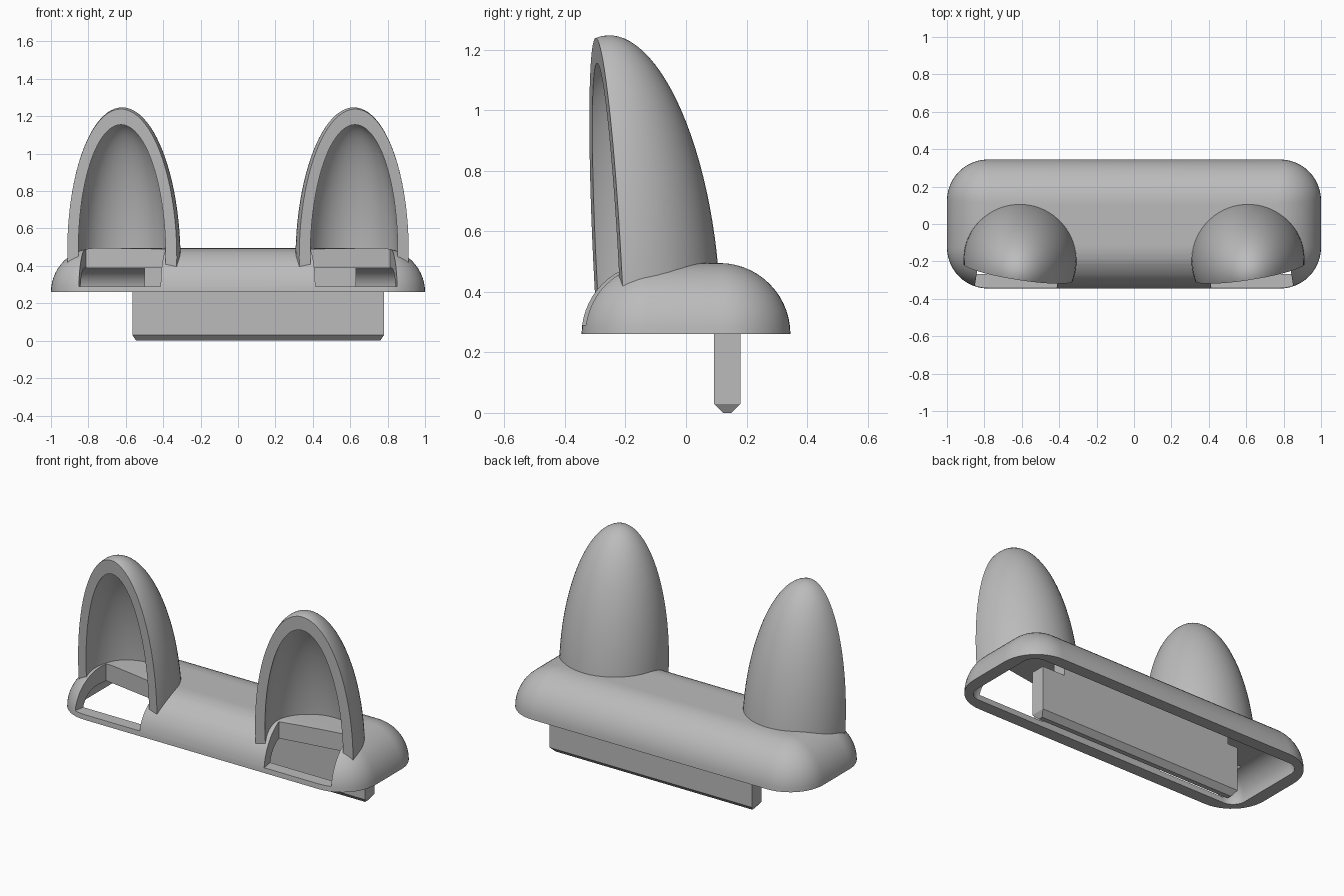
import bpy, bmesh, math
from mathutils import Matrix, Vector, Euler

cube = bpy.data.objects.get("Cube")
if cube:
    bpy.data.objects.remove(cube, do_unlink=True)

grey = bpy.data.materials.new("light_grey")
grey.use_nodes = True
grey.diffuse_color = (0.5, 0.5, 0.5, 1)
grey.node_tree.nodes["Principled BSDF"].inputs["Base Color"].default_value = (0.5, 0.5, 0.5, 1)


def make(name, bm):
    bmesh.ops.recalc_face_normals(bm, faces=bm.faces)
    mesh = bpy.data.meshes.new(name)
    bm.to_mesh(mesh)
    bm.free()
    mesh.materials.append(grey)
    ob = bpy.data.objects.new(name, mesh)
    bpy.context.collection.objects.link(ob)
    return ob


def box(name, lo, hi, frame=Matrix()):
    lo, hi = Vector(lo), Vector(hi)
    bm = bmesh.new()
    bmesh.ops.create_cube(bm, size=1)
    m = frame @ Matrix.Translation((lo + hi) / 2) @ Matrix.Diagonal((*(hi - lo), 1))
    bmesh.ops.transform(bm, matrix=m, verts=bm.verts)
    return make(name, bm)


def ellipsoid(name, radius, height, frame):
    bm = bmesh.new()
    bmesh.ops.create_uvsphere(bm, u_segments=64, v_segments=48, radius=1)
    m = frame @ Matrix.Diagonal((radius, radius, height, 1))
    bmesh.ops.transform(bm, matrix=m, verts=bm.verts)
    return make(name, bm)


def dome(name, hx, hy, corner, z0, rise, skirt=0):
    """Rounded rectangle whose rim curves inward up to a flat top."""
    steps, arc = 14, 12
    levels = [(0, z0 - skirt)] if skirt else []
    levels += [(math.pi / 2 * i / steps, None) for i in range(steps + 1)]
    bm, rings = bmesh.new(), []
    for t, z in levels:
        z = z0 + rise * math.sin(t) if z is None else z
        inset = rise * (1 - math.cos(t))
        r = corner * max(math.cos(t), 0.02)
        ring = []
        for q, (sx, sy) in enumerate(((1, 1), (-1, 1), (-1, -1), (1, -1))):
            for k in range(arc + 1):
                a = math.pi / 2 * (q + k / arc)
                ring.append(bm.verts.new((sx * (hx - inset - r) + r * math.cos(a),
                                          sy * (hy - inset - r) + r * math.sin(a), z)))
        rings.append(ring)
    for a, b in zip(rings, rings[1:]):
        for i in range(len(a)):
            j = (i + 1) % len(a)
            bm.faces.new((a[i], a[j], b[j], b[i]))
    bm.faces.new(rings[0])
    bm.faces.new(rings[-1])
    return make(name, bm)


def combine(target, other, operation="DIFFERENCE"):
    mod = target.modifiers.new("combine", "BOOLEAN")
    mod.operation, mod.solver, mod.object = operation, "EXACT", other
    bpy.context.view_layer.objects.active = target
    bpy.ops.object.modifier_apply(modifier=mod.name)
    bpy.data.objects.remove(other, do_unlink=True)


def placed(loc, tilt, yaw):
    return Matrix.Translation(loc) @ Euler((tilt, 0, yaw)).to_matrix().to_4x4()


# Rounded base with two open-fronted ear shells
base = dome("base_with_ears", 1, 0.345, 0.22, 0.26, 0.235)
for side in (-1, 1):
    x, yaw = side * 0.61, side * 0.157
    frame = placed((x, -0.195, 0.45), math.radians(5), yaw)
    ear = ellipsoid("ear", 0.303, 0.8, frame)
    combine(ear, ellipsoid("ear_hollow", 0.245, 0.72, frame))
    combine(ear, box("ear_front_cut", (-2, -2, -2), (2, 0, 2),
                     placed((x, -0.257, 0.41), 0.052, yaw)))
    combine(ear, box("ear_bottom_cut", (-2, -2, -2), (2, 2, 0.375)))
    combine(base, ear, "UNION")

# Hollow underside and the notches below the ears
combine(base, dome("cavity", 0.925, 0.272, 0.08, 0.26, 0.13, skirt=0.1))
for side in (-1, 1):
    combine(base, box("notch", (-0.217, -0.4, 0.29), (0.217, 0.07, 0.6),
                      placed((side * 0.61, -0.195, 0), 0, side * 0.157)))

# Hanging tab with a chamfered lower edge
tab = box("tab", (-0.565, 0.092, 0), (0.78, 0.18, 0.29))
bm = bmesh.new()
bm.from_mesh(tab.data)
bmesh.ops.bisect_plane(bm, geom=bm.verts[:] + bm.edges[:] + bm.faces[:],
                       plane_co=(0, 0, 0.03), plane_no=(0, 0, 1))
for v in bm.verts:
    if v.co.z < 0.01:
        v.co.x += 0.02 if v.co.x < 0 else -0.02
        v.co.y += 0.03 if v.co.y < 0.13 else -0.03
bm.to_mesh(tab.data)
bm.free()
box("tab_neck", (-0.5, 0.092, 0.29), (0.63, 0.18, 0.41))

# Smooth shading with crisp edges on the shell
bpy.ops.object.select_all(action="DESELECT")
base.select_set(True)
bpy.context.view_layer.objects.active = base
bpy.ops.object.shade_smooth_by_angle(angle=math.radians(30))
